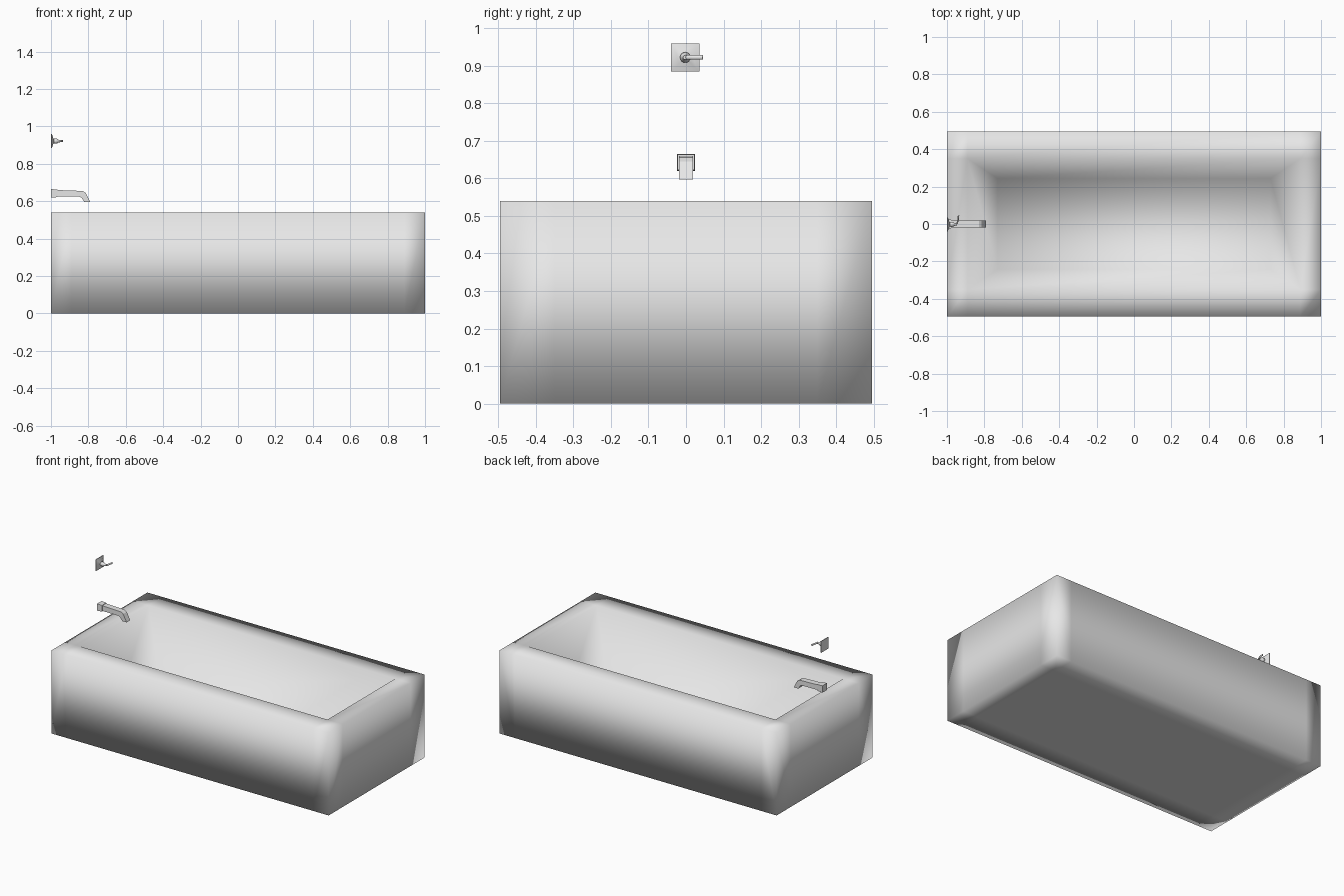
import bpy, bmesh, math
from mathutils import Vector

if "Cube" in bpy.data.objects:
    bpy.data.objects.remove(bpy.data.objects["Cube"])


def material(name, col):
    m = bpy.data.materials.new(name)
    m.diffuse_color = (*col, 1)
    m.use_nodes = True
    m.node_tree.nodes["Principled BSDF"].inputs["Base Color"].default_value = m.diffuse_color
    return m


WHITE = material("light_grey", (0.8, 0.8, 0.8))


def finish(name, bm, smooth=None):
    bmesh.ops.remove_doubles(bm, verts=bm.verts, dist=1e-5)
    bmesh.ops.recalc_face_normals(bm, faces=bm.faces)
    me = bpy.data.meshes.new(name)
    bm.to_mesh(me)
    bm.free()
    me.materials.append(WHITE)
    ob = bpy.data.objects.new(name, me)
    bpy.context.collection.objects.link(ob)
    if smooth is not None:
        bpy.ops.object.select_all(action='DESELECT')
        bpy.context.view_layer.objects.active = ob
        ob.select_set(True)
        if smooth >= 180:
            bpy.ops.object.shade_smooth()
        else:
            bpy.ops.object.shade_smooth_by_angle(angle=math.radians(smooth))
    return ob


def loft(bm, rings, caps=True):
    """Skin a list of equally long point rings."""
    vs = [[bm.verts.new(p) for p in r] for r in rings]
    n = len(vs[0])
    for a, b in zip(vs, vs[1:]):
        for i in range(n):
            j = (i + 1) % n
            bm.faces.new((a[i], a[j], b[j], b[i]))
    if caps:
        bm.faces.new(vs[0])
        bm.faces.new(vs[-1])


# Tub: softly shaded block on a 3 x 3 grid, centre of the top sunk to a smaller floor
H, FLOOR = 0.54, 0.10
XS = (-1, -0.89, 0.89, 1)
YS = (-0.495, -0.35, 0.35, 0.495)
bm = bmesh.new()


def quad(*pts):
    bm.faces.new([bm.verts.new(p) for p in pts])


def rect(x, y, z):
    return [(-x, -y, z), (x, -y, z), (x, y, z), (-x, y, z)]


for i in range(3):
    for j in range(3):
        for z in (0, H):
            if z == H and i == j == 1:
                continue
            quad((XS[i], YS[j], z), (XS[i + 1], YS[j], z),
                 (XS[i + 1], YS[j + 1], z), (XS[i], YS[j + 1], z))
    for s in (0, 3):
        quad((XS[i], YS[s], 0), (XS[i + 1], YS[s], 0), (XS[i + 1], YS[s], H), (XS[i], YS[s], H))
        quad((XS[s], YS[i], 0), (XS[s], YS[i + 1], 0), (XS[s], YS[i + 1], H), (XS[s], YS[i], H))
loft(bm, [rect(0.89, 0.35, H), rect(0.73, 0.243, FLOOR)], caps=False)
quad(*rect(0.73, 0.243, FLOOR))
finish("tub", bm, 180)

# Spout: side profile stations (x, z top, x, z bottom, half width)
bm = bmesh.new()
stations = [(-1, 0.665, -1, 0.62, 0.024), (-0.965, 0.663, -0.965, 0.622, 0.022),
            (-0.965, 0.660, -0.965, 0.626, 0.019), (-0.83, 0.655, -0.85, 0.625, 0.019),
            (-0.815, 0.645, -0.838, 0.62, 0.019), (-0.79, 0.597, -0.822, 0.597, 0.018)]
loft(bm, [[(a, -w, b), (a, w, b), (c, w, d), (c, -w, d)] for a, b, c, d, w in stations])
finish("spout", bm)

# Square wall plate of the handle, flaring from the stem
bm = bmesh.new()
loft(bm, [[(x, sy * w - 0.002, 0.922 + sz * w) for sy, sz in ((-1, -1), (1, -1), (1, 1), (-1, 1))]
          for x, w in ((-1, 0.0375), (-0.996, 0.0375), (-0.993, 0.031), (-0.988, 0.016), (-0.982, 0.008))])
finish("handle_plate", bm, 40)


# Round collar and stem
def circle(x, r, n=16):
    return [(x, -0.002 + r * math.cos(2 * math.pi * k / n),
             0.922 + r * math.sin(2 * math.pi * k / n)) for k in range(n)]


bm = bmesh.new()
loft(bm, [circle(x, r) for x, r in ((-0.99, 0.007), (-0.984, 0.012), (-0.975, 0.014),
                                    (-0.966, 0.012), (-0.96, 0.007), (-0.946, 0.006))])
finish("handle_stem", bm, 40)

# Lever: rounded strip curving sideways
bm = bmesh.new()
path = [(-0.965, -0.008), (-0.953, -0.004), (-0.945, 0.006), (-0.941, 0.02), (-0.938, 0.045)]
rings = []
for k, p in enumerate(path):
    a, b = path[max(k - 1, 0)], path[min(k + 1, len(path) - 1)]
    t = Vector((b[0] - a[0], b[1] - a[1], 0)).normalized()
    side = Vector((-t.y, t.x, 0))
    c = Vector((p[0], p[1], 0.922))
    rings.append([c + side * 0.004 * math.cos(q * math.pi / 4)
                  + Vector((0, 0, 0.006 * math.sin(q * math.pi / 4))) for q in range(8)])
loft(bm, rings)
finish("handle_lever", bm, 50)
